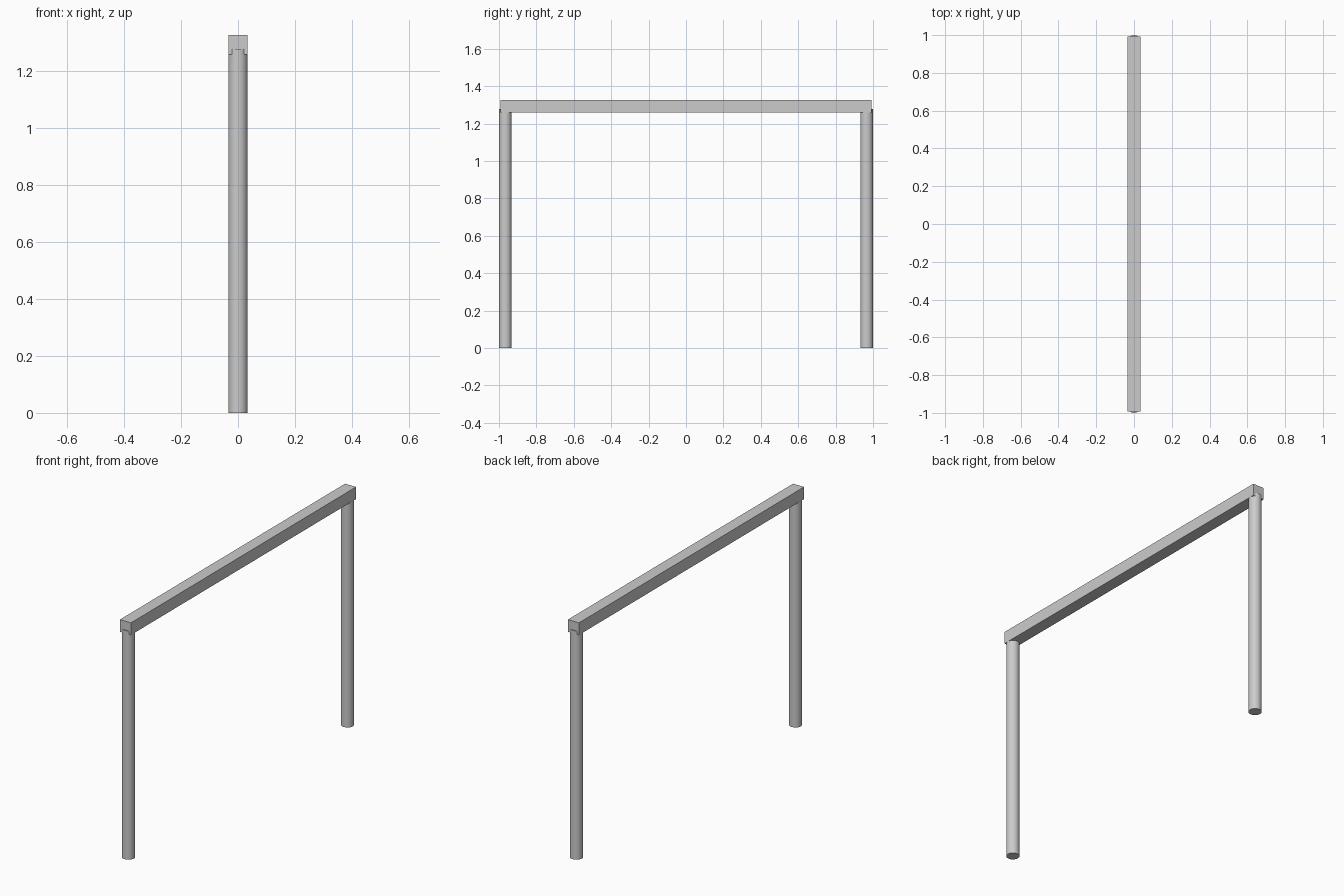
import bpy, math

if "Cube" in bpy.data.objects:
    bpy.data.objects.remove(bpy.data.objects["Cube"])

R = 0.034            # post radius
POST_TOP = 1.277     # posts run slightly into the beam
BEAM_BOTTOM, BEAM_TOP = 1.258, 1.326


def post(name, y):
    bpy.ops.mesh.primitive_cylinder_add(vertices=48, radius=R, depth=POST_TOP,
                                        location=(0, y, POST_TOP / 2))
    ob = bpy.context.object
    ob.name = name
    bpy.ops.object.shade_smooth_by_angle(angle=math.radians(30))


# Round upright posts
post("front_post", -(1 - R))
post("back_post", 1 - R)

# Square crossbeam, its ends stopping just short of the posts' outer faces
bpy.ops.mesh.primitive_cube_add(size=1, location=(0, 0, (BEAM_BOTTOM + BEAM_TOP) / 2))
beam = bpy.context.object
beam.name = "crossbeam"
beam.scale = (2 * R, 2 * 0.993, BEAM_TOP - BEAM_BOTTOM)
bpy.ops.object.transform_apply(location=False, rotation=False, scale=True)
